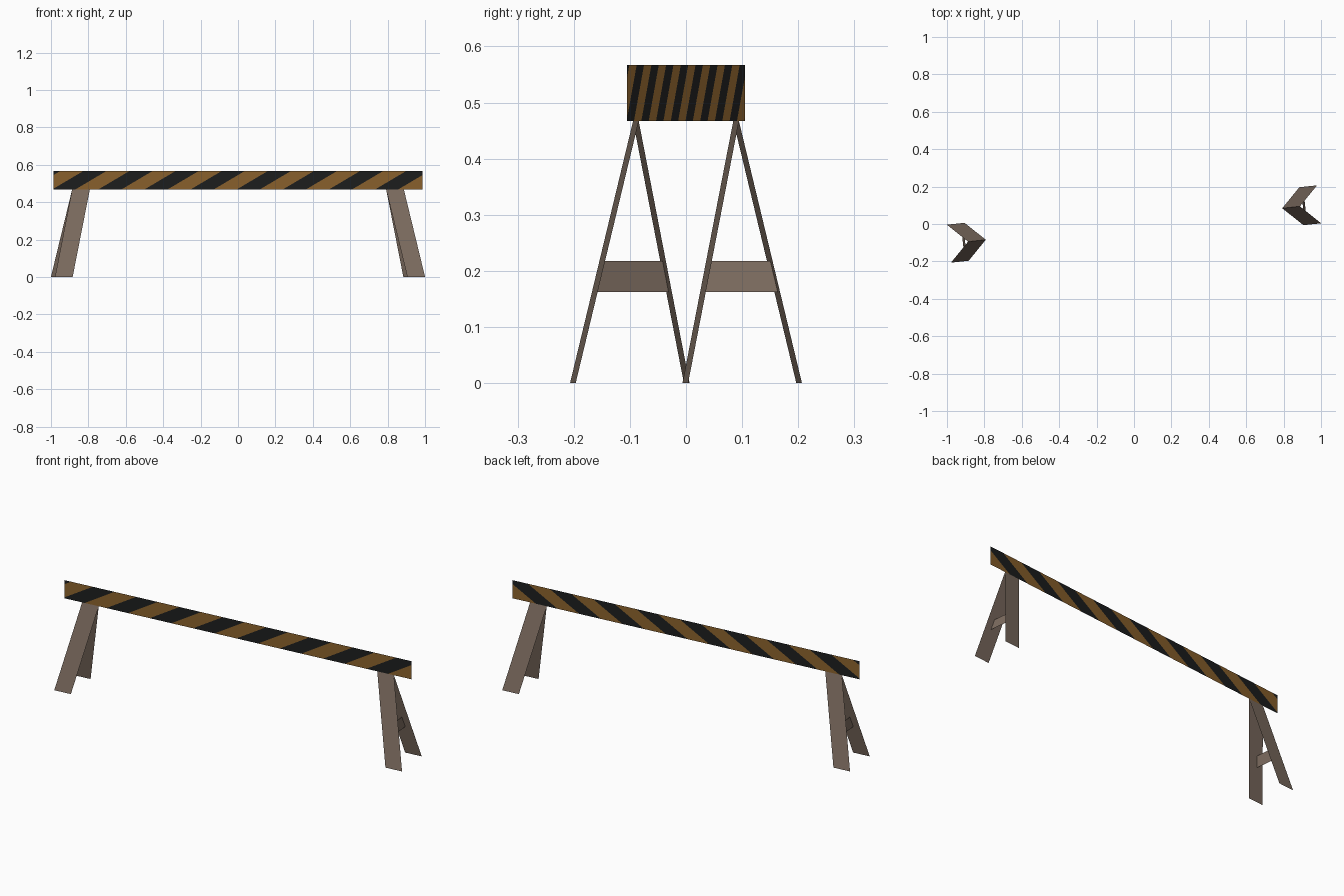
import bpy, bmesh, math
from mathutils import Matrix

if "Cube" in bpy.data.objects:
    bpy.data.objects.remove(bpy.data.objects["Cube"])

ANGLE = math.atan2(0.105, 0.9875)      # whole barrier is turned slightly about z
HALF, Z0, Z1 = 0.993, 0.467, 0.567     # board half length, bottom, top
SPREAD, LEAN = 0.102, 0.103            # foot offsets across and along the board


def material(name, color):
    m = bpy.data.materials.new(name)
    m.diffuse_color = (*color, 1)
    m.use_nodes = True
    m.node_tree.nodes["Principled BSDF"].inputs["Base Color"].default_value = m.diffuse_color
    return m


amber = material("amber_brown", (0.26, 0.122, 0.026))
black = material("stripe_black", (0.012, 0.013, 0.013))
wood = material("grey_wood", (0.21, 0.155, 0.12))


def sheet(name, corners, mats):
    """Thin flat panel from four corners, turned into place."""
    bm = bmesh.new()
    bm.faces.new([bm.verts.new(c) for c in corners])
    return finish(name, bm, mats)


def finish(name, bm, mats):
    bm.transform(Matrix.Rotation(ANGLE, 4, 'Z'))
    me = bpy.data.meshes.new(name)
    bm.to_mesh(me)
    bm.free()
    for m in mats:
        me.materials.append(m)
    ob = bpy.data.objects.new(name, me)
    bpy.context.collection.objects.link(ob)
    return ob


# Striped board: one panel cut along slanted lines
PERIOD, SHIFT, PHASE = 0.248, 0.17, -0.955
slope = SHIFT / (Z1 - Z0)
bm = bmesh.new()
bm.faces.new([bm.verts.new(c) for c in
              [(-HALF, 0, Z0), (HALF, 0, Z0), (HALF, 0, Z1), (-HALF, 0, Z1)]])
for i in range(-1, 19):
    bmesh.ops.bisect_plane(bm, geom=bm.verts[:] + bm.edges[:] + bm.faces[:],
                           plane_co=(PHASE + i * PERIOD / 2, 0, Z1),
                           plane_no=(1, 0, -slope))
for f in bm.faces:
    c = f.calc_center_median()
    at_top = c.x + slope * (Z1 - c.z)
    f.material_index = math.floor((at_top - PHASE) / (PERIOD / 2)) % 2
finish("striped_board", bm, [amber, black])

# Trestles: two splayed legs and a brace at each end
for side, sx in (("left", -1), ("right", 1)):
    for place, sy in (("front", -1), ("back", 1)):
        sheet(f"{side}_{place}_leg",
              [(sx * 0.797, 0, Z0), (sx * 0.892, 0, Z0),
               (sx * (0.892 + LEAN), sy * SPREAD, 0),
               (sx * (0.797 + LEAN), sy * SPREAD, 0)], [wood])

    def brace_point(z, sy):
        t = 1 - z / Z0
        return (sx * (0.853 + LEAN * t), sy * SPREAD * t, z)

    sheet(f"{side}_brace",
          [brace_point(0.162, -1), brace_point(0.162, 1),
           brace_point(0.218, 1), brace_point(0.218, -1)], [wood])
